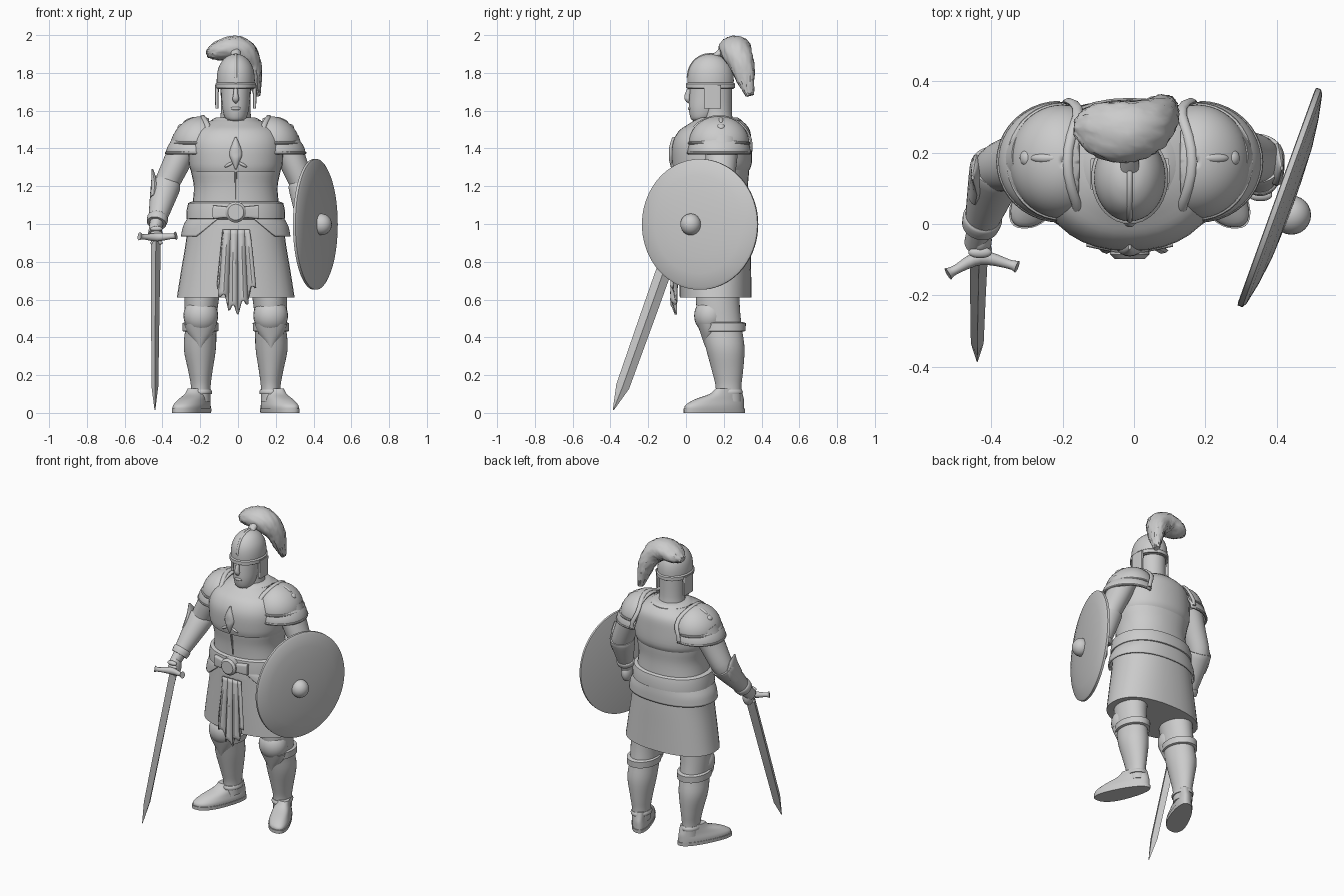
import bpy, bmesh, math, random
from mathutils import Vector, Matrix
random.seed(4)
CX = -0.012  # body centre line


def finish(name, bm, angle=40, thick=0):
    bmesh.ops.recalc_face_normals(bm, faces=bm.faces)
    me = bpy.data.meshes.new(name)
    bm.to_mesh(me)
    bm.free()
    for f in me.polygons:
        f.use_smooth = True
    me.set_sharp_from_angle(angle=math.radians(angle))
    ob = bpy.data.objects.new(name, me)
    bpy.context.collection.objects.link(ob)
    if thick:
        ob.modifiers.new("thickness", 'SOLIDIFY').thickness = thick
    return ob


def smooth_rows(rows, steps):
    # Catmull-Rom interpolation of (x, y, z, r1, r2) rows
    out = []
    for i in range(len(rows) - 1):
        a, b, c, d = (rows[max(0, min(len(rows) - 1, i + k))] for k in (-1, 0, 1, 2))
        for s in range(steps):
            t = s / steps
            out.append([0.5 * (2*q + (r-p)*t + (2*p-5*q+4*r-w)*t*t + (3*q-p-3*r+w)*t**3)
                        for p, q, r, w in zip(a, b, c, d)])
    return out + [list(rows[-1])]


def loft_bm(rows, ref=None, n=36, steps=4, p=2.0, cap=True):
    # ref None: level rings; otherwise rings square to the path, r1 along ref
    rows = smooth_rows(rows, steps)
    pos = [Vector(r[:3]) for r in rows]
    bm = bmesh.new()
    rings = []
    for i, r in enumerate(rows):
        u, v = Vector((1, 0, 0)), Vector((0, 1, 0))
        if ref:
            t = (pos[min(i + 1, len(pos) - 1)] - pos[max(i - 1, 0)]).normalized()
            u = Vector(ref)
            u = (u - t * u.dot(t)).normalized()
            v = t.cross(u)
        ring = []
        for k in range(n):
            c, s = math.cos(2*math.pi*k/n), math.sin(2*math.pi*k/n)
            c = math.copysign(abs(c)**(2/p), c)
            s = math.copysign(abs(s)**(2/p), s)
            ring.append(bm.verts.new(pos[i] + u*c*max(r[3], .001) + v*s*max(r[4], .001)))
        rings.append(ring)
    for a, b in zip(rings, rings[1:]):
        for k in range(n):
            bm.faces.new((a[k], a[(k+1) % n], b[(k+1) % n], b[k]))
    if cap:
        bm.faces.new(rings[0])
        bm.faces.new(rings[-1])
    return bm


def loft(name, rows, **kw):
    return finish(name, loft_bm(rows, **kw))


def body(name, rows, **kw):
    # level rings on the centre line: (z, centre y, rx, ry)
    return loft(name, [(CX, y, z, a, b) for z, y, a, b in rows], **kw)


def ball(name, c, r, rot=0):
    bm = bmesh.new()
    bmesh.ops.create_uvsphere(bm, u_segments=24, v_segments=14, radius=1)
    bm.transform(Matrix.Translation(c) @ Matrix.Rotation(rot, 4, 'Y') @ Matrix.Diagonal((*r, 1)))
    return finish(name, bm)


# torso, breastplate, collar
body("torso", [(.98, .15, .25, .19), (1.1, .147, .23, .185), (1.2, .143, .222, .185),
               (1.3, .14, .24, .195), (1.42, .14, .24, .19)], p=2.2)
body("breastplate", [(1.275, .132, .235, .197), (1.32, .137, .248, .211), (1.42, .137, .25, .21),
                     (1.49, .15, .225, .19), (1.53, .165, .17, .15), (1.56, .17, .1, .105)], p=2.2)
body("collar", [(1.535, .17, .125, .125), (1.55, .17, .13, .125), (1.565, .17, .1, .1)], steps=2)
loft("chest_emblem", [(CX, -.065, 1.29, .004, .012), (CX, -.068, 1.34, .026, .022),
                      (CX, -.068, 1.37, .036, .022), (CX, -.066, 1.41, .026, .022),
                      (CX, -.06, 1.46, .004, .012)], ref=(1, 0, 0), n=16)
for s in (1, -1):
    ball("emblem_wing", (CX + s*.035, -.066, 1.315), (.028, .014, .009), s*.5)
loft("breast_ridge", [(CX, -.062, 1.31, .006, .01), (CX, -.042, 1.2, .005, .008),
                      (CX, -.038, 1.13, .004, .006)], ref=(1, 0, 0), n=8)

# skirt, belt, hip plates
body("skirt", [(.61, .157, .312, .19), (.75, .155, .29, .19), (.9, .153, .265, .19),
               (1.03, .15, .25, .188)], p=2.3)
body("belt", [(1.025, .148, .25, .195), (1.03, .148, .262, .206), (1.075, .148, .26, .206),
              (1.11, .146, .252, .2), (1.118, .146, .235, .188)], steps=1, p=2.2)
bm = loft_bm([(CX, .15, .935, .29, .2), (CX, .15, .99, .278, .2), (CX, .15, 1.04, .25, .196)],
             p=2.2, n=72, cap=False)
for v in bm.verts:  # lower edge rises to the belt at the front
    if v.co.y < .15:
        v.co.z = 1.04 - (1.04 - v.co.z) * max(.05, min(1, (abs(v.co.x - CX) - .08) / .13))
finish("hip_plates", bm, thick=.01)
loft("buckle", [(CX, -.05, 1.063, .055, .055), (CX, -.085, 1.063, .055, .055),
                (CX, -.098, 1.063, .042, .042)], ref=(1, 0, 0), steps=1)
for s in (1, -1):
    loft("buckle_bar", [(CX + s*.04, -.06, 1.063, .028, .02), (CX + s*.12, -.05, 1.063, .036, .014)],
         ref=(0, 0, 1), steps=1, p=5)

# hanging cloth with folds and a ragged hem
bm = bmesh.new()
bmesh.ops.create_grid(bm, x_segments=40, y_segments=16, size=.5)
for v in bm.verts:
    a, t = v.co.x * 2, .5 - v.co.y
    length = .43 - .13*abs(a)**1.5 + .025*math.sin(a*13)
    v.co = (CX + a*(.07 + .03*t), -.045 - .015*t + .012*math.sin(a*12)*min(1, t*2 + .2),
            .97 - t*length)
finish("front_cloth", bm, thick=.012)

# head
body("neck", [(1.5, .17, .1, .1), (1.57, .165, .08, .08), (1.72, .155, .08, .088)])
body("face", [(1.545, .075, .03, .035), (1.56, .085, .055, .06), (1.61, .1, .07, .085),
              (1.68, .115, .076, .097), (1.75, .125, .08, .1)])
loft("nose", [(CX, .02, 1.72, .01, .012), (CX, .008, 1.68, .014, .016),
              (CX, .008, 1.66, .018, .014), (CX, .02, 1.645, .008, .01)], ref=(1, 0, 0), n=14)
ball("mouth", (CX, .02, 1.612), (.026, .01, .01))

# helmet
body("helmet", [(1.715, .13, .1, .122), (1.78, .13, .1, .122), (1.83, .13, .09, .11),
                (1.87, .13, .066, .082), (1.893, .13, .035, .042), (1.9, .13, .002, .002)])
body("helmet_brim", [(1.718, .13, .1, .12), (1.72, .13, .108, .13), (1.742, .13, .108, .13),
                     (1.75, .13, .1, .12)], steps=1)
loft("helmet_ridge", [(CX, .13 - .12*math.cos(a), 1.775 + .124*math.sin(a), .008, .007)
                      for a in (0, .4, .8, 1.2, 1.6, 2.0, 2.4)], ref=(1, 0, 0), n=10)
for s in (1, -1):
    loft("cheek_guard", [(CX + s*.1, .14, 1.735, .045, .011), (CX + s*.1, .14, 1.612, .045, .008)],
         ref=(0, 1, 0), steps=1, p=6)
loft("plume_stem", [(CX, .145, 1.885, .026, .012), (CX, .18, 1.905, .026, .02),
                    (CX, .23, 1.93, .035, .03)], ref=(1, 0, 0), n=16)
bm = loft_bm([(-.165, .27, 1.9, .025, .018), (-.12, .268, 1.912, .068, .045),
              (-.04, .258, 1.93, .085, .065), (.025, .268, 1.91, .08, .07),
              (.068, .295, 1.85, .066, .055), (.088, .315, 1.77, .05, .038),
              (.102, .338, 1.68, .02, .016)], ref=(0, 1, 0), n=40, steps=5)
for v in bm.verts:
    v.co += Vector([random.uniform(-.003, .003) for _ in range(3)])
finish("plume", bm)


def fist(x, y, z):
    ball("hand", (x, y, z), (.033, .045, .06))
    for k in range(4):
        ball("finger", (x, y - .035 + k*.004, z + .035 - k*.025), (.033, .016, .014))


def arm(shoulder, elbow, wrist, s):
    S, E, W = map(Vector, (shoulder, elbow, wrist))
    X = (1, 0, 0)
    loft("upper_arm", [(*S, .08, .09), (*S.lerp(E, .5), .072, .082), (*E, .065, .068),
                       (*E.lerp(W, .3), .06, .06)], ref=X)
    loft("bracer", [(*E.lerp(W, -.02), .062, .06), (*E, .078, .074),
                    (*E.lerp(W, .5), .063, .062), (*W, .045, .046)], ref=X)
    loft("bracer_cuff", [(*E.lerp(W, .86), .05, .052), (*E.lerp(W, .9), .056, .056),
                         (*E.lerp(W, 1.03), .052, .052)], ref=X, steps=2)
    # raised outer point of the bracer
    loft("bracer_point", [(*(E.lerp(W, .4) + Vector((s*.045, 0, 0))), .02, .05),
                          (*(E + Vector((s*.058, -.015, 0))), .02, .06),
                          (*(E + Vector((s*.07, -.025, .09))), .004, .006)], ref=X, n=16, steps=2)
    loft("wrist", [(*W, .036, .04), (*W.lerp(E, -.35), .03, .038)], ref=X)


arm((-.27, .19, 1.44), (-.383, .155, 1.2), (-.43, .0, 1.01), -1)
fist(-.432, -.045, .94)
arm((.246, .19, 1.44), (.345, .182, 1.2), (.355, .13, 1.02), 1)
fist(.355, .115, .95)

# pauldrons: two stacked half domes with a raised rim
for s in (1, -1):
    def dome(name, cx, zlo, rx, ry, rz, px):
        rows = []
        for k in range(13):
            a = math.pi/2 * k/12
            rows.append((CX + s*cx, .175, zlo + rz*math.sin(a), rx*math.cos(a)**px,
                         ry*math.cos(a)**.95))
        b = loft_bm(rows, steps=1, n=48, cap=False)
        bmesh.ops.bisect_plane(b, geom=b.verts[:] + b.edges[:] + b.faces[:],
                               plane_co=(CX + s*.15, 0, 1.47), plane_no=(-s, 0, -.1),
                               clear_outer=True)
        finish(name, b, thick=.012)
    dome("pauldron_upper", .19, 1.425, .148, .16, .145, 1.15)
    dome("pauldron_lower", .195, 1.37, .175, .168, .15, 1.5)
    rim = []
    for k in range(17):
        a = math.pi * (k/16*1.1 - .05)
        q = math.sin(a)
        rim.append((CX + s*(.175 - .03*math.sin(math.pi*max(0, q)**1.2)), .175 - .17*math.cos(a),
                    1.41 + .158*q, .014, .009))
    loft("pauldron_rim", rim, ref=(1, 0, 0), n=10, steps=1)
    for lip_z, r, ry, cx in ((1.428, .15, .158, .19), (1.376, .172, .163, .195)):
        lip = [(CX + s*(cx + r*math.sin(a)), .175 - ry*math.cos(a), lip_z, .008, .008)
               for a in [math.pi*k/20 for k in range(21)]]
        loft("pauldron_lip", lip, ref=(0, 0, 1), n=8, steps=1)
    ball("pauldron_stud", (CX + s*.24, .185, 1.548), (.04, .014, .014), s*.35)
    ball("pauldron_stud", (CX + s*.29, .185, 1.513), (.02, .022, .016), s*.6)

# legs, knee armour, boots
for s in (1, -1):
    L = lambda rows: [(CX + s*x, y, z, a, b) for x, y, z, a, b in rows]
    loft("leg", L([(.17, .165, .72, .1, .115), (.183, .17, .56, .088, .115),
                   (.185, .188, .45, .083, .108), (.19, .208, .34, .085, .102),
                   (.187, .22, .22, .064, .082), (.185, .225, .14, .052, .068),
                   (.185, .225, .06, .052, .068)]))
    ball("knee_cap", (CX + s*.185, .128, .515), (.092, .085, .095))
    loft("knee_band", L([(.187, .195, .43, .086, .108), (.187, .195, .434, .096, .12),
                         (.186, .195, .475, .096, .122), (.186, .195, .48, .086, .11)]), steps=1)
    loft("knee_point", L([(.187, .12, .47, .085, .06), (.187, .125, .42, .066, .048),
                          (.187, .115, .345, .006, .012)]), steps=2)
    loft("boot_cuff", L([(.185, .224, .1, .058, .074), (.185, .224, .112, .06, .077),
                         (.185, .224, .125, .054, .07)]), steps=2)
    for name, rows in (
        ("boot", [(0, .15, .015, .068, .158), (0, .152, .04, .068, .156), (0, .175, .07, .06, .132),
                  (0, .212, .1, .054, .088), (0, .225, .13, .05, .068)]),
        ("sole", [(0, .15, 0, .07, .162), (0, .15, .022, .072, .163)])):
        bm = loft_bm(rows, p=2.4)
        for v in bm.verts:
            wide = 1 + .15*(.15 - v.co.y)/.15
            v.co.x = CX + s*(.185 + (.25 - v.co.y)*.42) + v.co.x*wide
        finish(name, bm)

# sword
loft("blade", [(-.435, -.065, .9, .026, .042), (-.438, -.2, .52, .022, .04),
               (-.44, -.335, .14, .018, .036), (-.44, -.385, .015, .002, .003)],
     ref=(1, 0, 0), n=4, steps=1)
loft("grip", [(-.435, -.075, .86, .02, .024), (-.433, -.02, 1.01, .018, .02)], ref=(1, 0, 0), n=16)
loft("crossguard", [(-.522, -.14, .935, .022, .018), (-.5, -.128, .932, .014, .013),
                    (-.43, -.095, .93, .022, .02), (-.35, -.113, .935, .014, .013),
                    (-.328, -.12, .938, .022, .018)], ref=(0, 0, 1), n=16)

# round shield
C, N = Vector((.407, .075, .998)), Vector((.94, -.34, 0))
loft("shield", [(*(C + N*d), .346*k, .325*k) for d, k in
                ((-.008, .97), (-.006, 1), (.008, 1), (.016, .96), (.03, .75), (.04, .5), (.044, .2), (.045, .01))],
     ref=(0, 0, 1), n=72, steps=1)
ball("shield_boss", (.442, .025, .998), (.055, .055, .057))
